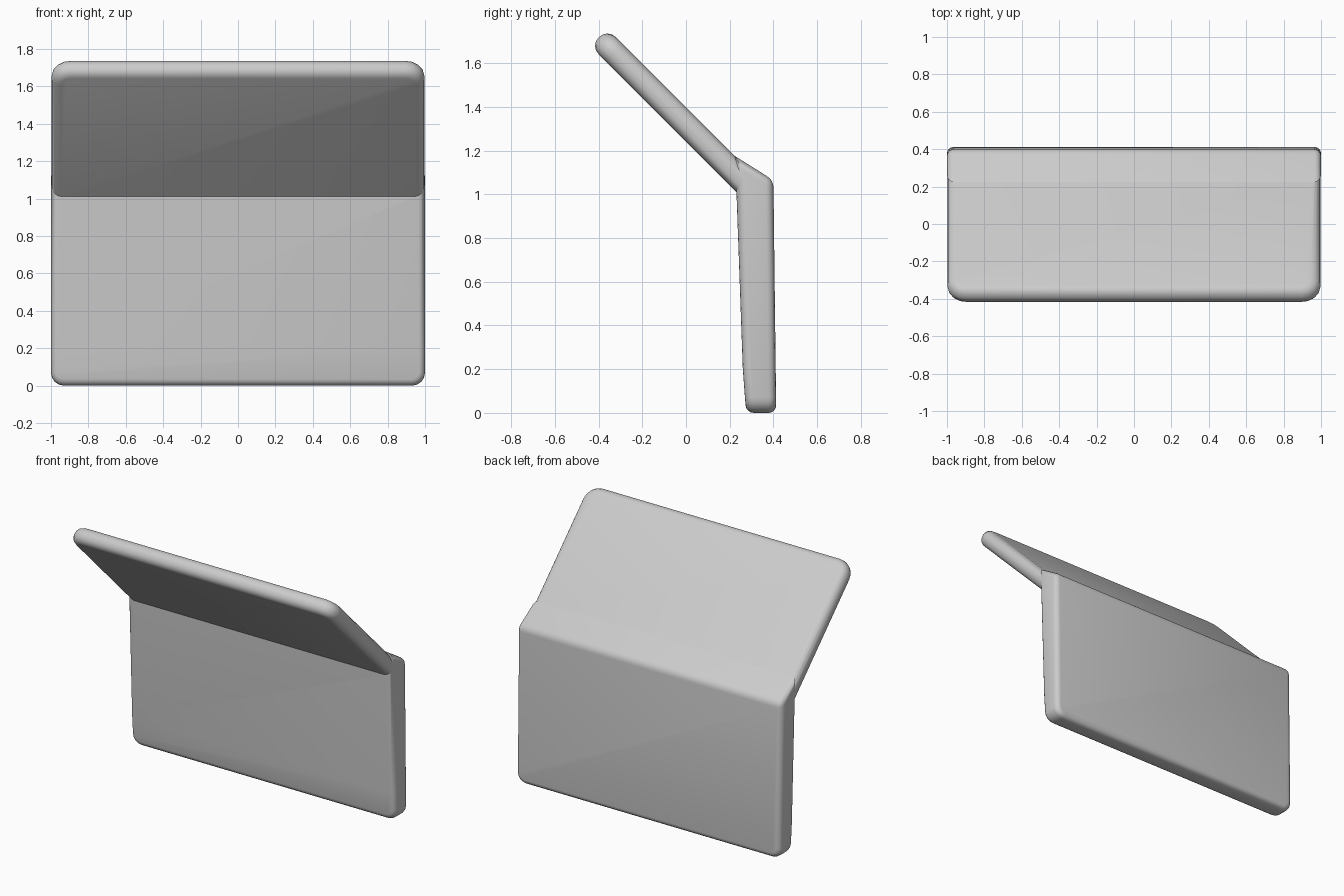
import bpy, bmesh, math

if "Cube" in bpy.data.objects:
    bpy.data.objects.remove(bpy.data.objects["Cube"])


def slab(name, profile, half_w, end, corner_r, edge_r, keep):
    """Prism along x from a (y, z) profile; corners of the 'end' edge rounded,
    then all sharp rims softened except those touching 'keep' profile points."""
    bm = bmesh.new()
    rows = [[bm.verts.new((s * half_w, y, z)) for y, z in profile] for s in (-1, 1)]
    bm.faces.new(rows[0])
    bm.faces.new(rows[1])
    n = len(profile)
    for i in range(n):
        j = (i + 1) % n
        bm.faces.new((rows[0][i], rows[0][j], rows[1][j], rows[1][i]))
    bmesh.ops.recalc_face_normals(bm, faces=bm.faces)
    corners = [bm.edges.get((r[end[0]], r[end[1]])) for r in rows]
    bmesh.ops.bevel(bm, geom=corners, offset=corner_r, offset_type='OFFSET',
                    segments=4, profile=0.5, affect='EDGES', clamp_overlap=True)

    def kept(e):
        return all(any(abs(v.co.y - profile[k][0]) + abs(v.co.z - profile[k][1]) < 1e-4
                       for k in keep) for v in e.verts)

    rims = [e for e in bm.edges
            if e.calc_face_angle(0) > math.radians(40) and not kept(e)]
    bmesh.ops.bevel(bm, geom=rims, offset=edge_r, offset_type='OFFSET',
                    segments=4, profile=0.5, affect='EDGES', clamp_overlap=True)
    bmesh.ops.recalc_face_normals(bm, faces=bm.faces)
    me = bpy.data.meshes.new(name)
    bm.to_mesh(me)
    bm.free()
    ob = bpy.data.objects.new(name, me)
    bpy.context.collection.objects.link(ob)
    return ob


# upright panel, slightly thicker towards the sloped top
panel = slab("folded_panel",
             [(0.225, 1.175), (0.40, 1.065), (0.413, 0.0), (0.275, 0.0), (0.26, 0.2)],
             1.0, (2, 3), 0.07, 0.035, (0,))

# slanted flap leaning forward at 45 degrees, with a round tip
flap = slab("slanted_flap",
            [(-0.438, 1.68), (-0.36, 1.758), (0.312, 1.088), (0.234, 1.008)],
            0.998, (0, 1), 0.1, 0.052, (2, 3))

# fuse both into one shell
mod = panel.modifiers.new("join", 'BOOLEAN')
mod.operation = 'UNION'
mod.solver = 'EXACT'
mod.object = flap
bpy.context.view_layer.objects.active = panel
panel.select_set(True)
bpy.ops.object.modifier_apply(modifier=mod.name)
bpy.data.objects.remove(flap)
bpy.ops.object.shade_smooth_by_angle(angle=math.radians(30))
